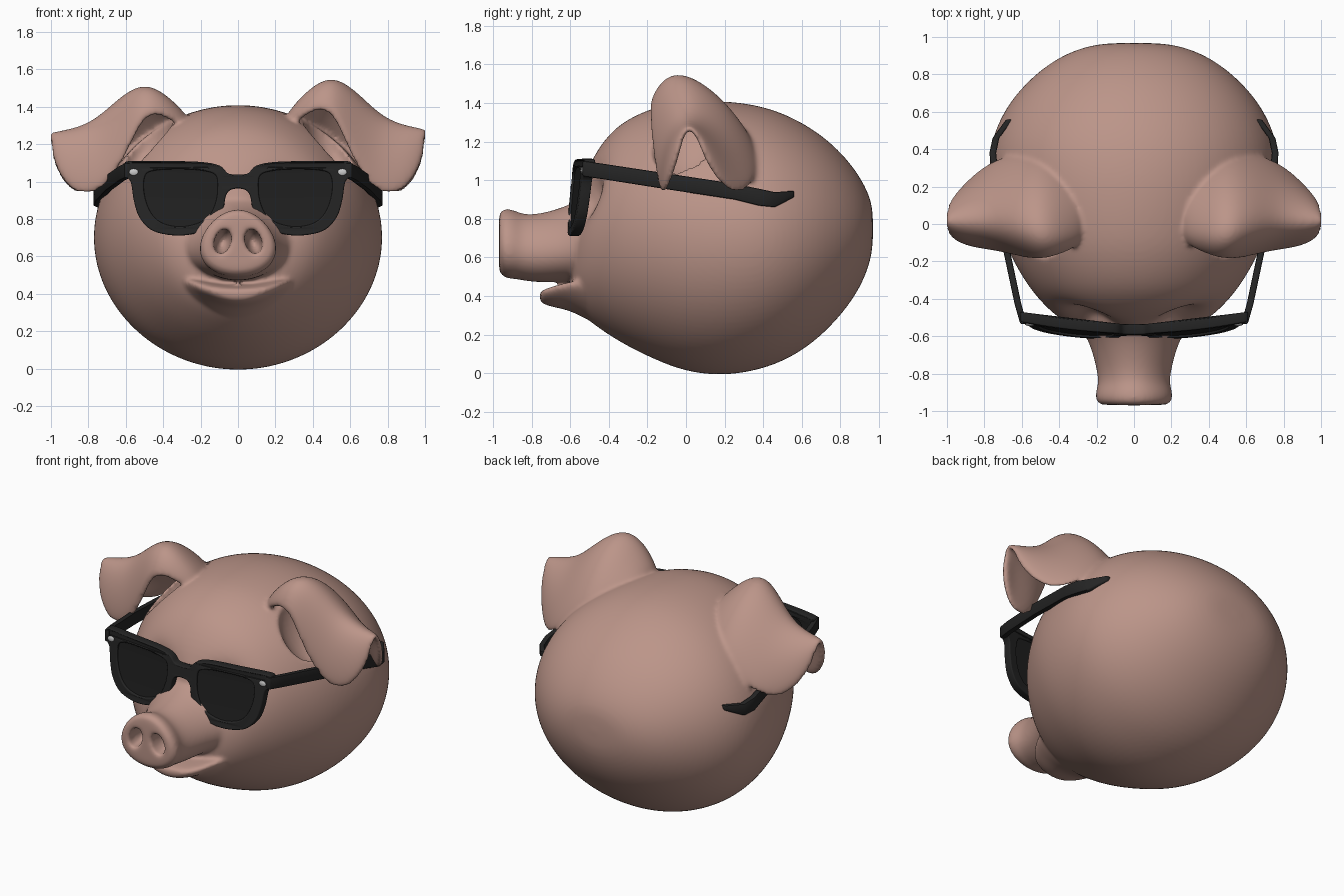
import bpy, bmesh, math
from mathutils import Vector

if "Cube" in bpy.data.objects:
    bpy.data.objects.remove(bpy.data.objects["Cube"])

def material(name, rgb):
    m = bpy.data.materials.new(name)
    m.diffuse_color = (*rgb, 1)
    m.use_nodes = True
    m.node_tree.nodes["Principled BSDF"].inputs["Base Color"].default_value = m.diffuse_color
    return m

SKIN = material("skin", (0.50, 0.30, 0.25))
BLACK = material("black_plastic", (0.018, 0.018, 0.018))
DARK = material("dark_lens", (0.014, 0.014, 0.014))
SILVER = material("silver", (0.6, 0.6, 0.6))

def add(name, data):
    ob = bpy.data.objects.new(name, data)
    bpy.context.collection.objects.link(ob)
    return ob

def grid_object(name, rings, closed=True):
    """Skin a list of equally long point rows; closed rows get end caps."""
    bm = bmesh.new()
    rows = [[bm.verts.new(p) for p in r] for r in rings]
    n = len(rows[0])
    for a, b in zip(rows, rows[1:]):
        for i in range(n if closed else n - 1):
            j = (i + 1) % n
            bm.faces.new((a[i], a[j], b[j], b[i]))
    if closed:
        bm.faces.new(rows[0][::-1])
        bm.faces.new(rows[-1])
    bmesh.ops.recalc_face_normals(bm, faces=bm.faces)
    me = bpy.data.meshes.new(name)
    bm.to_mesh(me)
    bm.free()
    return add(name, me)

def bake(ob):
    """Replace an object by its evaluated mesh."""
    bpy.context.view_layer.update()
    dg = bpy.context.evaluated_depsgraph_get()
    me = bpy.data.meshes.new_from_object(ob.evaluated_get(dg))
    name = ob.name
    bpy.data.objects.remove(ob)
    return add(name, me)

def ball(name, loc, radii, tilt=0):
    bm = bmesh.new()
    bmesh.ops.create_uvsphere(bm, u_segments=24, v_segments=16, radius=1)
    me = bpy.data.meshes.new(name)
    bm.to_mesh(me)
    bm.free()
    ob = add(name, me)
    ob.location, ob.scale, ob.rotation_euler = loc, radii, (0, tilt, 0)
    return ob

def carve_pair(ob, x, y, z, radii, tilt):
    """Cut a mirrored pair of tilted ellipsoids out of an object."""
    cutters = [ball("cutter", (s * x, y, z), radii, -s * tilt) for s in (-1, 1)]
    for c in cutters:
        c.hide_render = True
        b = ob.modifiers.new("carve", 'BOOLEAN')
        b.object, b.operation, b.solver = c, 'DIFFERENCE', 'EXACT'
    ob = bake(ob)
    for c in cutters:
        bpy.data.objects.remove(c)
    return ob

def finish(ob, mat, angle=35):
    ob.data.materials.clear()
    ob.data.materials.append(mat)
    ob.data.shade_smooth()
    ob.data.set_sharp_from_angle(angle=math.radians(angle))
    return ob

def body(name, profile, taper=0.0, lift=0.0, n=28):
    """Loft ellipses along y from (y, top, bottom, half width)."""
    rings = []
    for y, top, bot, rx in profile:
        ring = []
        for i in range(n):
            a = 2 * math.pi * i / n
            x = 1.012 * rx * math.cos(a) * (1 - taper * math.sin(a))
            z = (top + bot) / 2 + 1.01 * (top - bot) / 2 * math.sin(a)
            ring.append((x, y, z + lift * x * x))
        rings.append(ring)
    ob = grid_object(name, rings)
    ob.modifiers.new("round", 'SUBSURF').levels = 2
    return bake(ob)

# skull
head = body("pig_head", [
    (-0.60, .72, .42, .17), (-0.56, .90, .33, .30), (-0.50, 1.095, .27, .41),
    (-0.40, 1.24, .20, .51), (-0.30, 1.318, .14, .585), (-0.15, 1.382, .067, .668),
    (0, 1.405, .010, .727), (.18, 1.41, -.012, .763), (.35, 1.392, .012, .773),
    (.50, 1.348, .06, .743), (.65, 1.27, .15, .665), (.78, 1.168, .275, .55),
    (.88, 1.05, .405, .42), (.94, .945, .53, .29), (.97, .85, .65, .15)])
# eye sockets
for v in head.data.vertices:
    if v.co.y < -0.1:
        d2 = (abs(v.co.x) - .24) ** 2 + (v.co.z - .91) ** 2
        v.co.y += .09 * math.exp(-d2 / .016)
# ear cavities
head = carve_pair(head, .49, -.01, 1.20, (.10, .18, .22), .5)

# snout with nostrils
snout = body("snout", [
    (-0.45, .98, .45, .33), (-0.55, .90, .47, .28), (-0.63, .86, .475, .235),
    (-0.75, .825, .47, .20), (-0.84, .82, .48, .185), (-0.88, .84, .49, .195),
    (-0.93, .855, .49, .205), (-0.963, .84, .515, .185), (-0.97, .80, .55, .15)],
    taper=.18)
snout = carve_pair(snout, .082, -.965, .68, (.045, .16, .070), .3)

# cheeks above the smile, and the lower jaw
cheeks = body("cheeks", [
    (-0.35, .82, .48, .38), (-0.50, .76, .485, .325), (-0.58, .71, .485, .27),
    (-0.63, .67, .49, .20)], lift=.9)
jaw = body("jaw", [
    (-0.35, .50, .20, .34), (-0.50, .46, .27, .305), (-0.60, .445, .325, .265),
    (-0.68, .438, .34, .22), (-0.735, .432, .355, .165), (-0.76, .42, .375, .10)],
    lift=1.1)

# drooping folded ears: (front edge, ridge, rear edge) per section
EAR = [((.26, -.08, 1.27), (.26, -.02, 1.34), (.28, .15, 1.30)),
       ((.37, -.15, 1.37), (.38, -.04, 1.49), (.38, .28, 1.24)),
       ((.50, -.19, 1.40), (.50, -.03, 1.585), (.50, .36, 1.18)),
       ((.59, -.17, 1.15), (.62, -.02, 1.525), (.62, .38, 1.06)),
       ((.73, -.13, .91), (.76, 0, 1.385), (.75, .35, .95)),
       ((.90, -.11, .925), (.90, .01, 1.33), (.89, .23, .90)),
       ((.99, -.05, 1.11), (1.015, .015, 1.29), (.99, .10, 1.10))]

def ear(name, side, droop):
    rows = []
    for f, a, r in EAR:
        f, a, r = Vector(f), Vector(a), Vector(r)
        k = min(1, (a - f).length / .3) * (.3 if a.x > 1 else 1)
        fm = f.lerp(a, .55) + Vector((0, -.04, .03)) * k
        rm = r.lerp(a, .55) + Vector((0, .05, .04)) * k
        rows.append([(side * p.x, p.y, 1 + (p.z - 1) * (droop if p.z > 1 else 1))
                     for p in (f, fm, a, rm, r)])
    ob = grid_object(name, rows, closed=False)
    so = ob.modifiers.new("thick", 'SOLIDIFY')
    so.thickness, so.offset = .045, 0
    ob.modifiers.new("round", 'SUBSURF').levels = 3
    return bake(ob)

ears = [ear("ear_right", 1, 1.0), ear("ear_left", -1, .93)]

# fuse flesh into one soft skin
flesh = [snout, cheeks, jaw] + ears
bm = bmesh.new()
for ob in [head] + flesh:
    bm.from_mesh(ob.data)
for ob in flesh:
    bpy.data.objects.remove(ob)
bm.to_mesh(head.data)
bm.free()
rm = head.modifiers.new("fuse", 'REMESH')
rm.mode, rm.voxel_size = 'VOXEL', .0125
sm = head.modifiers.new("soften", 'SMOOTH')
sm.factor, sm.iterations = .5, 7
finish(bake(head), SKIN, 180)

# sunglasses: flat outlines, bent onto a gently curved front
def smooth_loop(pts, k=5):
    out, n = [], len(pts)
    for i in range(n):
        p = [Vector(pts[(i + j) % n]) for j in (-1, 0, 1, 2)]
        for s in range(k):
            t = s / k
            out.append(.5 * (2 * p[1] + (p[2] - p[0]) * t
                       + (2 * p[0] - 5 * p[1] + 4 * p[2] - p[3]) * t * t
                       + (3 * p[1] - p[0] - 3 * p[2] + p[3]) * t ** 3))
    return out

def front_y(x, z):
    return -.575 + .06 * (abs(x) / .6) ** 2 + .1 * (z - .92)

def plate(name, loops, half, bevel, mat):
    cu = bpy.data.curves.new(name, 'CURVE')
    cu.dimensions, cu.fill_mode = '2D', 'BOTH'
    cu.extrude, cu.bevel_depth, cu.bevel_resolution = half, bevel, 2
    for pts in loops:
        sp = cu.splines.new('POLY')
        sp.points.add(len(pts) - 1)
        for q, p in zip(sp.points, pts):
            q.co = (p[0], p[1], 0, 1)
        sp.use_cyclic_u = True
    ob = bake(add(name, cu))
    for v in ob.data.vertices:
        x, z, d = v.co
        v.co = (x, front_y(x, z) - d, z)
    return finish(ob, mat)

HALF = [(.05, 1.035), (.10, 1.078), (.20, 1.098), (.40, 1.103), (.57, 1.103), (.602, 1.09),
        (.602, 1.04), (.567, 1.0), (.55, .90), (.52, .81), (.45, .742), (.32, .718),
        (.20, .738), (.125, .785), (.085, .86), (.07, .93), (.035, .965)]
LENS = [(.115, 1.04), (.20, 1.067), (.32, 1.073), (.44, 1.067), (.50, 1.04), (.51, .95),
        (.48, .845), (.42, .778), (.32, .752), (.22, .768), (.15, .812), (.115, .88), (.102, .96)]
mirror = lambda pts: [(-x, z) for x, z in reversed(pts)]
lens_loops = [smooth_loop(LENS), smooth_loop(mirror(LENS))]
plate("glasses_frame", [smooth_loop(HALF + mirror(HALF))] + lens_loops, .02, .007, BLACK)
for name, loop in zip(("lens_right", "lens_left"), lens_loops):
    plate(name, [loop], .012, .003, DARK)

# temple arms (x, y, top, bottom) and rivets
ARM = [(.59, -.535, 1.10, 1.02), (.62, -.43, 1.085, 1.005), (.69, -.10, 1.035, .953),
       (.742, .25, .982, .90), (.755, .38, .955, .868), (.738, .46, .938, .86),
       (.665, .56, .945, .912)]
for side, tag in ((1, "right"), (-1, "left")):
    rings = [[(side * (x - .018), y, b), (side * (x + .018), y, b),
              (side * (x + .018), y, t), (side * (x - .018), y, t)] for x, y, t, b in ARM]
    arm = grid_object("temple_" + tag, rings)
    bv = arm.modifiers.new("edge", 'BEVEL')
    bv.width, bv.segments = .008, 2
    finish(bake(arm), BLACK)
    finish(ball("rivet_" + tag, (side * .557, front_y(.557, 1.05) - .027, 1.05),
                (.025, .008, .018)), SILVER)
